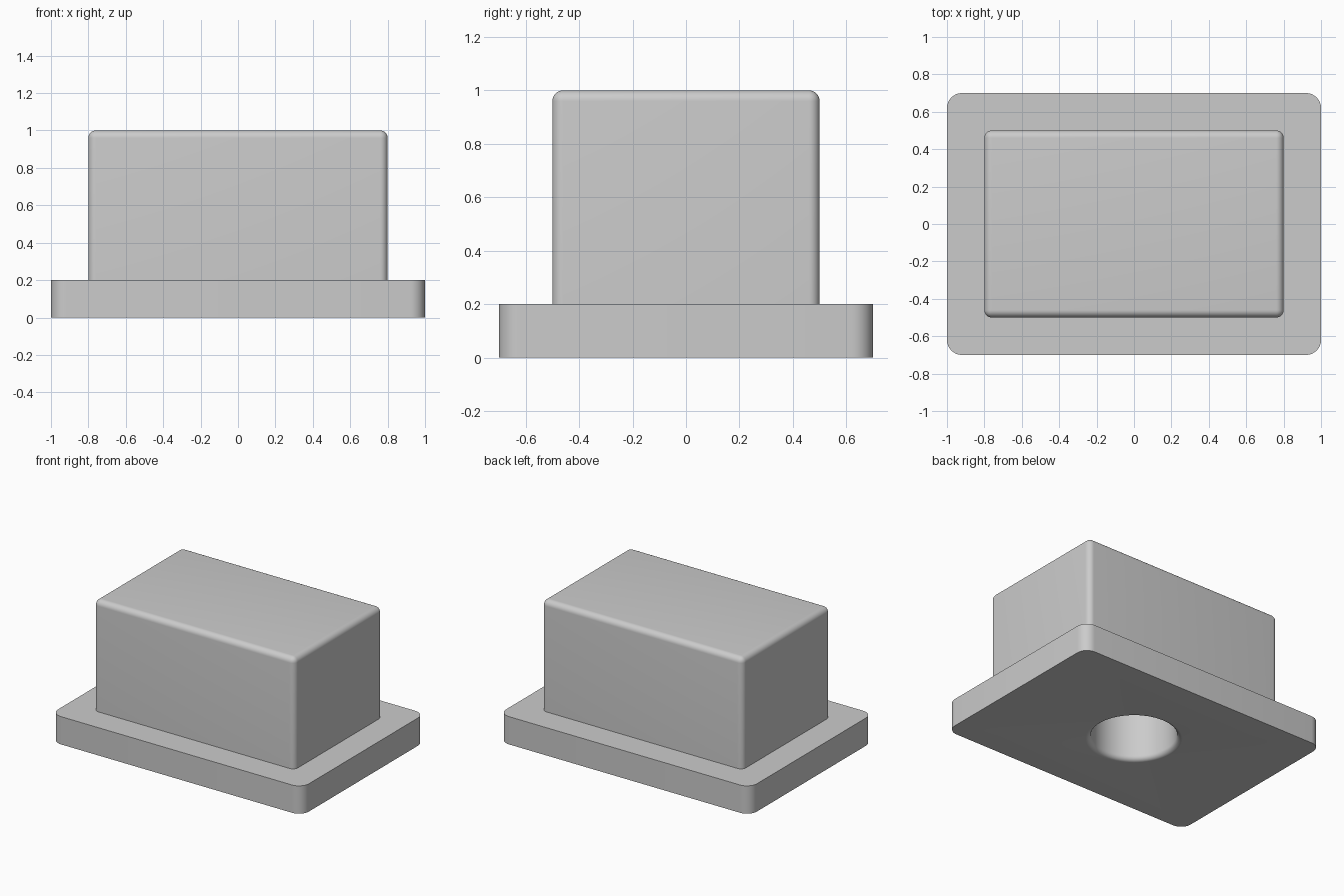
import bpy
import bmesh
from math import sin, cos, pi, radians
from mathutils import Matrix

if "Cube" in bpy.data.objects:
    bpy.data.objects.remove(bpy.data.objects["Cube"], do_unlink=True)

grey = bpy.data.materials.new("plain grey")
grey.use_nodes = True
grey.diffuse_color = (0.6, 0.6, 0.6, 1)
grey.node_tree.nodes["Principled BSDF"].inputs["Base Color"].default_value = (0.6, 0.6, 0.6, 1)


def finish(bm, name):
    bmesh.ops.recalc_face_normals(bm, faces=bm.faces)
    mesh = bpy.data.meshes.new(name)
    bm.to_mesh(mesh)
    bm.free()
    mesh.materials.append(grey)
    ob = bpy.data.objects.new(name, mesh)
    bpy.context.collection.objects.link(ob)
    return ob


def rounded_block(name, width, depth, bottom, top, radius, round_top):
    """Box with rounded upright edges and, if asked, a rounded top rim."""
    bm = bmesh.new()
    size = Matrix.Diagonal((width, depth, top - bottom, 1))
    place = Matrix.Translation((0, 0, (top + bottom) / 2))
    bmesh.ops.create_cube(bm, size=1, matrix=place @ size)
    edges = []
    for e in bm.edges:
        z0, z1 = (v.co.z for v in e.verts)
        if abs(z0 - z1) > 0.01 or (round_top and z0 > bottom + 0.01):
            edges.append(e)
    bmesh.ops.bevel(bm, geom=edges, offset=radius, offset_type='OFFSET',
                    segments=8, profile=0.5, affect='EDGES')
    return finish(bm, name)


def hole_cutter(radius, fillet, depth):
    """Round plug that flares at the mouth."""
    mouth = radius + fillet
    profile = [(0, -0.05), (mouth, -0.05)]
    for i in range(9):
        a = pi / 2 * i / 8
        profile.append((mouth - fillet * sin(a), fillet - fillet * cos(a)))
    profile += [(radius, depth), (0, depth)]
    bm = bmesh.new()
    verts = [bm.verts.new((r, 0, z)) for r, z in profile]
    edges = [bm.edges.new(pair) for pair in zip(verts, verts[1:])]
    bmesh.ops.spin(bm, geom=verts + edges, cent=(0, 0, 0), axis=(0, 0, 1),
                   angle=2 * pi, steps=64)
    bmesh.ops.remove_doubles(bm, verts=bm.verts, dist=0.0005)
    return finish(bm, "hole_cutter")


def combine(target, other, operation):
    mod = target.modifiers.new(operation.lower(), 'BOOLEAN')
    mod.operation = operation
    mod.solver = 'EXACT'
    mod.object = other
    bpy.context.view_layer.objects.active = target
    bpy.ops.object.modifier_apply(modifier=mod.name)
    bpy.data.objects.remove(other, do_unlink=True)


# Base plate with the raised block standing on it
body = rounded_block("plate_and_block", 2.0, 1.4, 0, 0.2, 0.08, False)
block = rounded_block("raised_block", 1.6, 1.0, 0.1, 1.0, 0.04, True)
combine(body, block, 'UNION')

# Blind round hole in the underside with a rounded mouth
combine(body, hole_cutter(0.28, 0.035, 0.6), 'DIFFERENCE')

# Smooth rounds, crisp edges
bpy.ops.object.select_all(action='DESELECT')
body.select_set(True)
bpy.context.view_layer.objects.active = body
bpy.ops.object.shade_smooth_by_angle(angle=radians(30))
